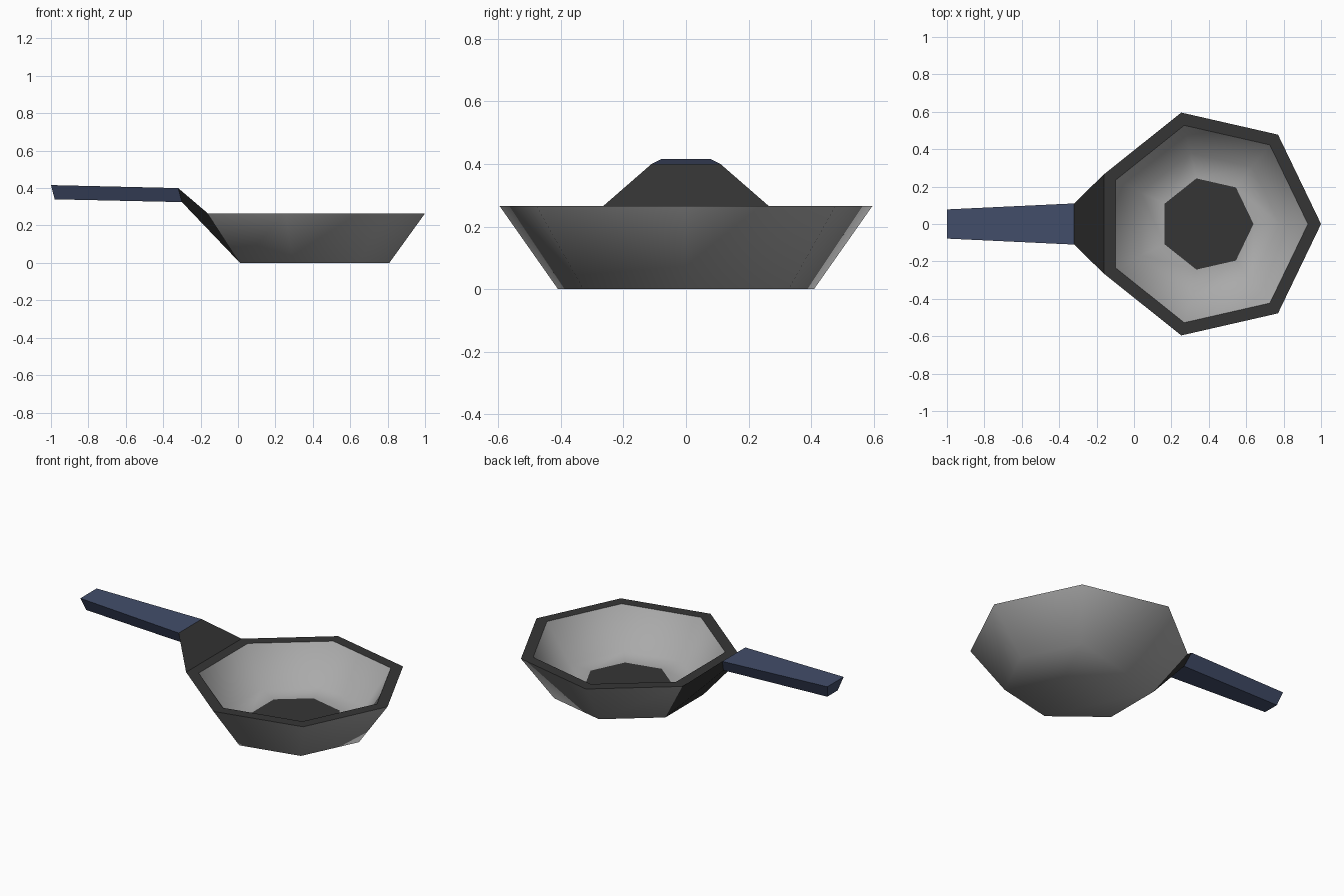
import bpy, bmesh, math

if "Cube" in bpy.data.objects:
    bpy.data.objects.remove(bpy.data.objects["Cube"])

SIDES = 7
CX = 0.389          # bowl centre along x


def material(name, rgb):
    m = bpy.data.materials.new(name)
    m.diffuse_color = (*rgb, 1)
    m.use_nodes = True
    m.node_tree.nodes["Principled BSDF"].inputs["Base Color"].default_value = m.diffuse_color
    return m


GREY = material("grey metal", (0.40, 0.40, 0.40))
DARK = material("dark metal", (0.036, 0.036, 0.036))
BLUE = material("blue grip", (0.055, 0.075, 0.145))


def new_object(name, bm, mats):
    mesh = bpy.data.meshes.new(name)
    bm.to_mesh(mesh)
    bm.free()
    for m in mats:
        mesh.materials.append(m)
    ob = bpy.data.objects.new(name, mesh)
    bpy.context.collection.objects.link(ob)
    return ob


def ring_points(r, z):
    return [(CX + r * math.cos(math.tau * k / SIDES),
             r * math.sin(math.tau * k / SIDES), z) for k in range(SIDES)]


def bridge(bm, a, b, skip=()):
    n = len(a)
    return [bm.faces.new((a[i], a[(i + 1) % n], b[(i + 1) % n], b[i]))
            for i in range(n) if i not in skip]


# Pan: smooth outer wall, flat dark rim, smooth inside, dark flat centre
bm = bmesh.new()
profile = [(0.42, 0.0), (0.611, 0.265), (0.541, 0.265), (0.39, 0.05), (0.25, 0.045)]
rings = [[bm.verts.new(p) for p in ring_points(r, z)] for r, z in profile]
smooth = [bm.faces.new(rings[0][::-1])]
flat = []
smooth += bridge(bm, rings[0], rings[1], skip=(3,))   # the handle joins here
flat += bridge(bm, rings[1], rings[2])
smooth += bridge(bm, rings[2], rings[3])
smooth += bridge(bm, rings[3], rings[4])
flat.append(bm.faces.new(rings[4]))
for f in smooth:
    f.smooth = True
for f in flat:
    f.material_index = 1
new_object("pan", bm, [GREY, DARK])


# Neck and grip: lofts between four-cornered sections
def section(xt, wt, zt, xb, wb, zb):
    return [(xt, -wt, zt), (xt, wt, zt), (xb, wb, zb), (xb, -wb, zb)]


def loft(name, start, end, mat, caps):
    bm = bmesh.new()
    a, b = ([bm.verts.new(p) for p in s] for s in (start, end))
    bridge(bm, a, b)
    if caps:
        bm.faces.new(b)
    bmesh.ops.recalc_face_normals(bm, faces=bm.faces)
    return bm, new_object


def make_loft(name, start, end, mat, cap_end):
    bm = bmesh.new()
    a, b = ([bm.verts.new(p) for p in s] for s in (start, end))
    bridge(bm, b, a)
    if cap_end:
        bm.faces.new(b[::-1])
    # the section runs away from the pan, so point every face outward
    mid = sum((v.co for v in bm.verts), start=bm.verts[:][0].co * 0) / 8
    for f in bm.faces:
        f.normal_update()
        if f.normal.dot(f.calc_center_median() - mid) < 0:
            f.normal_flip()
    new_object(name, bm, [mat])


c, s = math.cos(math.tau * 3 / SIDES), math.sin(math.tau * 3 / SIDES)
pan_side = section(CX + 0.611 * c, 0.611 * s, 0.265, CX + 0.42 * c, 0.42 * s, 0.0)
neck_end = section(-0.32, 0.11, 0.40, -0.30, 0.07, 0.325)
grip_end = section(-1.0, 0.078, 0.416, -0.98, 0.05, 0.34)
make_loft("neck", pan_side, neck_end, DARK, False)
make_loft("grip", neck_end, grip_end, BLUE, True)
